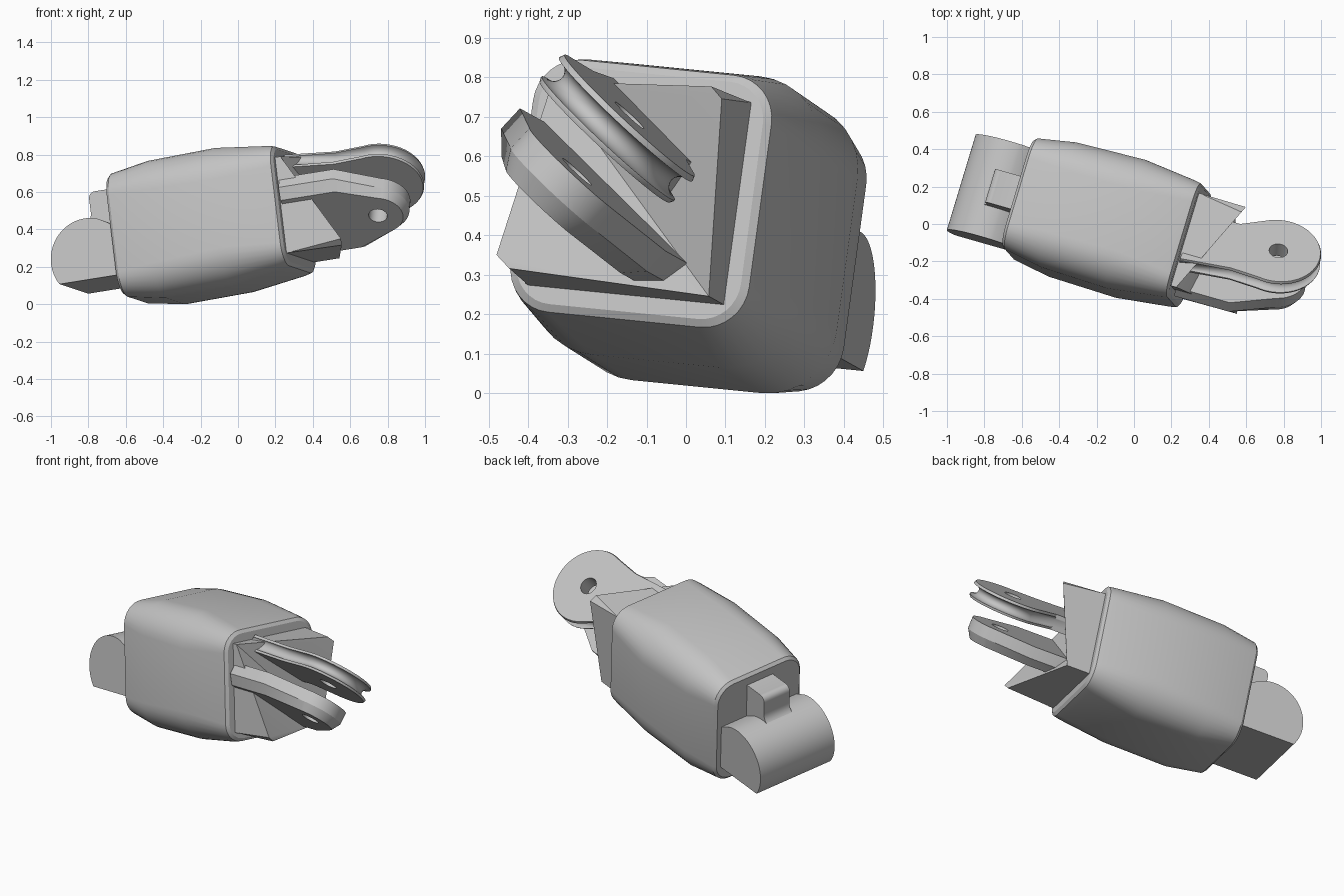
import bpy, bmesh, math
from mathutils import Vector, Matrix

cube = bpy.data.objects.get("Cube")
if cube:
    bpy.data.objects.remove(cube)

grey = bpy.data.materials.new("light_grey")
grey.use_nodes = True
grey.diffuse_color = (0.55, 0.55, 0.55, 1)
grey.node_tree.nodes["Principled BSDF"].inputs["Base Color"].default_value = (0.55, 0.55, 0.55, 1)

# Tilted frame: U along the segment, V sideways, W upwards; origin on the fork end cap
U = Vector((1, -0.286, 0.16)).normalized()
V = Vector((0.30, 1, -0.10))
V = (V - U * V.dot(U)).normalized()
W = U.cross(V)
ORIGIN = Vector((0.31, -0.14, 0.505))
FRAME = Matrix((U, V, W)).transposed().to_4x4()
FRAME.translation = ORIGIN
parts = []


def finish(name, bm, keep=True):
    """Turn a bmesh in segment space into an object in the tilted frame."""
    bmesh.ops.recalc_face_normals(bm, faces=bm.faces)
    bm.transform(FRAME)
    me = bpy.data.meshes.new(name)
    bm.to_mesh(me)
    bm.free()
    me.materials.append(grey)
    ob = bpy.data.objects.new(name, me)
    bpy.context.collection.objects.link(ob)
    if keep:
        parts.append(ob)
    return ob


def loft(name, rings, keep=True):
    """Skin closed rings of equal point count and cap both ends."""
    bm = bmesh.new()
    rows = [[bm.verts.new(p) for p in ring] for ring in rings]
    for a, b in zip(rows, rows[1:]):
        for i in range(len(a)):
            j = (i + 1) % len(a)
            bm.faces.new((a[i], a[j], b[j], b[i]))
    bm.faces.new(rows[0])
    bm.faces.new(rows[-1])
    return finish(name, bm, keep)


def hull(name, points):
    bm = bmesh.new()
    for p in points:
        bm.verts.new(p)
    bmesh.ops.convex_hull(bm, input=bm.verts)
    return finish(name, bm)


def arc(cx, cy, r, a0, a1, n):
    return [(cx + r * math.cos(math.radians(a0 + (a1 - a0) * i / n)),
             cy + r * math.sin(math.radians(a0 + (a1 - a0) * i / n))) for i in range(n + 1)]


def rounded_ring(u, half_v, top, bottom, r):
    pts = []
    mid, half_w = (top + bottom) / 2, (top - bottom) / 2
    for k, (sv, sw) in enumerate(((1, 1), (-1, 1), (-1, -1), (1, -1))):
        pts += arc(sv * (half_v - r), mid + sw * (half_w - r), r, 90 * k, 90 * k + 90, 8)
    return [(u, v, w) for v, w in pts]


# Barrel-shaped body with narrow chamfers at both ends
LEFT = -0.944
loft("body", [rounded_ring(*s) for s in (
    (LEFT, 0.295, 0.305, -0.33, 0.11), (LEFT + 0.016, 0.31, 0.322, -0.347, 0.125),
    (-0.72, 0.348, 0.36, -0.385, 0.175), (-0.34, 0.36, 0.372, -0.378, 0.19),
    (-0.05, 0.325, 0.335, -0.333, 0.13), (-0.012, 0.317, 0.327, -0.322, 0.115),
    (0.0, 0.298, 0.308, -0.303, 0.10))])

# Rear knuckle: round barrel cut flat underneath
knuckle = [(LEFT + 0.02, 0.03), (LEFT - 0.04, 0.065)]
knuckle += arc(LEFT - 0.145, -0.12, 0.215, 72, 212, 28) + [(LEFT + 0.02, -0.234)]
loft("rear_knuckle", [[(u, v, w) for u, w in knuckle] for v in (-0.27, 0.265)])

# Stop block above the knuckle, with a curved foot
stop = [(LEFT + 0.02, 0.0), (LEFT + 0.02, 0.255), (LEFT - 0.12, 0.255)]
stop += arc(LEFT - 0.12, 0.22, 0.035, 90, 180, 5)
stop += arc(LEFT - 0.225, 0.145, 0.07, 0, -80, 6) + [(LEFT - 0.2, 0.0)]
loft("rear_stop", [[(u, v, w) for u, w in stop] for v in (-0.1, 0.085)])

# Square fork base with two gussets on opposite corners, sharing one diagonal ridge
B = 0.26
hull("fork_base", [(u, s * B, q * B) for u in (-0.02, 0.03) for s in (-1, 1) for q in (-1, 1)])
ridge = [(0.03, -B, B), (0.14, B, -B)]
for label, s, tip in (("upper", 1, 0.26), ("lower", -1, 0.31)):
    points = ridge + [(0.0, v, w) for _, v, w in ridge] + [(0.0, s * B, s * B)]
    points += [(tip, s * B, s * 0.23), (tip - 0.01, s * 0.225, s * B)]
    hull(label + "_gusset", points)

# Diagonal hinge frame: T across the lugs, N along the pin
T, N = Vector((0, 0.8, -0.6)), Vector((0, 0.6, 0.8))
PIN = Vector((0.483, 0.007, 0.024))


def hinge_ring(outline, n):
    return [PIN + Vector((u, 0, 0)) + T * t + N * n for u, t in outline]


def flared_outline(k):
    """Narrow rounded nose flaring to broad shoulders."""
    return ([(-0.475, -0.28 * k), (-0.17, -0.28 * k)] + arc(0, 0, 0.165 * k, -70, 60, 24)
            + [(-0.16, 0.265 * k), (-0.475, 0.265 * k)])


def disc_outline(r):
    """Round disc on a neck that narrows on one side."""
    return ([(-0.475, -0.25), (-0.2, r * -0.95)] + arc(0, 0, r, -100, 125, 44)
            + [(-0.25, 0.11), (-0.475, 0.11)])


# Lower lug: chamfered on its outer face
lower = loft("lower_lug", [hinge_ring(flared_outline(k), n)
                           for k, n in ((0.82, -0.175), (1, -0.125), (1, -0.055))])

# Upper lug: pulley groove around the rim
groove = [(0.048, 0.225), (0.058, 0.23)]
groove += [(0.0935 - 0.032 * math.cos(a), 0.23 - 0.04 * math.sin(a))
           for a in [math.pi * i / 10 for i in range(11)]]
groove += [(0.129, 0.23), (0.141, 0.225)]
upper = loft("upper_lug", [hinge_ring(disc_outline(r), n) for n, r in groove])

# Pin hole through both lugs
cutter = loft("pin_cutter", [hinge_ring(arc(0, 0, 0.05, 0, 345, 23), n)
                             for n in (-0.4, 0.4)], keep=False)
cutter.hide_render = True
for ob in (lower, upper):
    mod = ob.modifiers.new("pin_hole", "BOOLEAN")
    mod.operation, mod.object = "DIFFERENCE", cutter
    bpy.context.view_layer.objects.active = ob
    bpy.ops.object.modifier_apply(modifier=mod.name)
bpy.data.objects.remove(cutter)

# Centre the whole and stand it on the ground
pts = [v.co for ob in parts for v in ob.data.vertices]
lo = Vector([min(p[i] for p in pts) for i in range(3)])
hi = Vector([max(p[i] for p in pts) for i in range(3)])
shift = Matrix.Translation((-(lo.x + hi.x) / 2, -(lo.y + hi.y) / 2, -lo.z))
bpy.ops.object.select_all(action="DESELECT")
for ob in parts:
    ob.data.transform(shift)
    ob.select_set(True)
bpy.context.view_layer.objects.active = parts[0]
bpy.ops.object.shade_smooth_by_angle(angle=math.radians(30))
